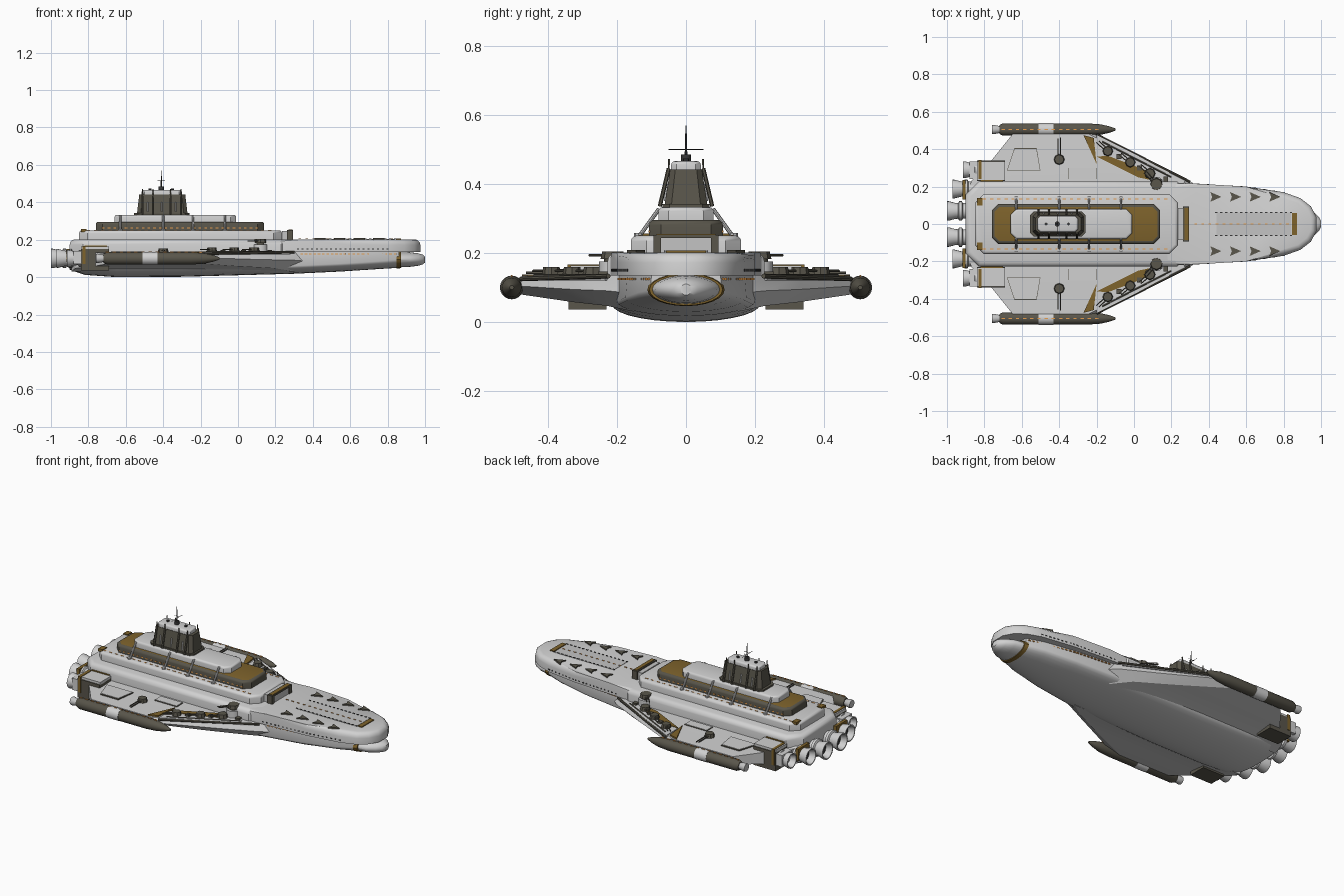
import bpy, bmesh, math
from mathutils import Matrix, Vector

cube = bpy.data.objects.get("Cube")
if cube:
    bpy.data.objects.remove(cube, do_unlink=True)


def material(name, r, g, b):
    m = bpy.data.materials.new(name)
    m.use_nodes = True
    m.diffuse_color = (r, g, b, 1)
    m.node_tree.nodes["Principled BSDF"].inputs["Base Color"].default_value = (r, g, b, 1)
    return m


LIGHT = material("pale grey", .64, .64, .64)
MID = material("panel grey", .55, .55, .55)
OLIVE = material("dark olive", .1, .092, .07)
GOLD = material("bronze gold", .21, .125, .025)
ORANGE = material("window orange", .85, .36, .08)
DARK = material("charcoal", .04, .04, .04)


def finish(name, bm, mats, mirror=False, angle=32):
    bmesh.ops.recalc_face_normals(bm, faces=bm.faces[:])
    me = bpy.data.meshes.new(name)
    bm.to_mesh(me)
    bm.free()
    for m in mats if isinstance(mats, (list, tuple)) else [mats]:
        me.materials.append(m)
    ob = bpy.data.objects.new(name, me)
    bpy.context.collection.objects.link(ob)
    bpy.ops.object.select_all(action='DESELECT')
    ob.select_set(True)
    bpy.context.view_layer.objects.active = ob
    bpy.ops.object.shade_smooth_by_angle(angle=math.radians(angle))
    if mirror:
        mod = ob.modifiers.new("mirror", 'MIRROR')
        mod.use_axis = (False, True, False)
        mod.use_mirror_merge = False


def skin(bm, rings):
    """Join matching rings of points and cap both ends."""
    vs = [[bm.verts.new(p) for p in r] for r in rings]
    n = len(vs[0])
    for a, b in zip(vs, vs[1:]):
        for i in range(n):
            j = (i + 1) % n
            bm.faces.new((a[i], a[j], b[j], b[i]))
    bm.faces.new(vs[0])
    bm.faces.new(vs[-1])


def slab(name, outline, z0, z1, mat, bevel=0, top=None, scale=(1, 1), mirror=False):
    """Raise a plan outline, round its upper rim and optionally recolour the top."""
    bm = bmesh.new()
    cx = (max(p[0] for p in outline) + min(p[0] for p in outline)) / 2
    skin(bm, [[(x, y, z0) for x, y in outline],
              [(cx + (x - cx) * scale[0], y * scale[1], z1) for x, y in outline]])
    if bevel:
        rim = [e for e in bm.edges if all(v.co.z > z1 - 1e-5 for v in e.verts)]
        bmesh.ops.bevel(bm, geom=rim, offset=bevel, segments=3, profile=.5, affect='EDGES')
    bm.normal_update()
    if top:
        for f in bm.faces:
            f.material_index = int(abs(f.normal.z) > .97)
    finish(name, bm, [mat, top] if top else mat, mirror)


def octagon(x0, x1, w, c):
    half = [(x1, w - c), (x1 - c, w), (x0 + c, w), (x0, w - c)]
    return half + [(x, -y) for x, y in reversed(half)]


def box(bm, x0, x1, y0, y1, z0, z1):
    m = Matrix.Translation(((x0 + x1) / 2, (y0 + y1) / 2, (z0 + z1) / 2))
    bmesh.ops.create_cube(bm, size=1, matrix=m @ Matrix.Diagonal((x1 - x0, y1 - y0, z1 - z0, 1)))


def rod(bm, a, b, r0, r1=None, n=8):
    a, b = Vector(a), Vector(b)
    rot = (b - a).to_track_quat('Z', 'Y').to_matrix().to_4x4()
    bmesh.ops.create_cone(bm, cap_ends=True, segments=n, radius1=r0, radius2=r0 if r1 is None else r1,
                          depth=(b - a).length, matrix=Matrix.Translation((a + b) / 2) @ rot)


def dashes(bm, a, b, n, size):
    a, b = Vector(a), Vector(b)
    for i in range(n):
        p = a.lerp(b, i / (n - 1))
        box(bm, *[q for k in range(3) for q in (p[k] - size[k] / 2, p[k] + size[k] / 2)])


def lathe(bm, profile, y, z, n=20):
    skin(bm, [[(x, y + r * math.cos(2 * math.pi * i / n), z + r * math.sin(2 * math.pi * i / n))
               for i in range(n)] for x, r in profile])


# Lower hull: flat shoulders over a rounded keel
def section(x, w, bottom, mid, top):
    arc = [(x, w * math.cos(math.pi * i / 14), mid - (mid - bottom) * math.sin(math.pi * i / 14)) for i in range(15)]
    return arc + [(x, -w * .97, top), (x, w * .97, top)]


bm = bmesh.new()
skin(bm, [section(*s) for s in [
    (.86, .103, .05, .094, .137), (.75, .14, .043, .085, .137), (.55, .175, .03, .072, .137),
    (.3, .2, .018, .06, .137), (0, .21, .01, .055, .137), (-.3, .215, .002, .052, .137),
    (-.65, .215, 0, .052, .137), (-.82, .21, .012, .056, .137), (-.9, .19, .04, .07, .137)]])
finish("lower_hull", bm, LIGHT)


# Bow cone with a gold collar
def oval(x, w, h):
    return [(x, w * math.cos(i * math.pi / 12), .094 + h * math.sin(i * math.pi / 12)) for i in range(24)]


bm = bmesh.new()
skin(bm, [oval(.86, .1, .042), oval(.92, .088, .039), oval(.965, .06, .033), oval(.99, .035, .025), oval(1, .016, .016)])
finish("bow_cone", bm, LIGHT)
bm = bmesh.new()
skin(bm, [oval(.848, .112, .048), oval(.872, .106, .046)])
finish("bow_collar", bm, GOLD)

# Foredeck and stepped superstructure
half = [(.15, .222), (.35, .215), (.6, .2), (.8, .17), (.89, .138), (.945, .095), (.975, .04)]
slab("foredeck", half + [(x, -y) for x, y in reversed(half)], .135, .202, LIGHT, .03)
slab("main_deck", octagon(-.9, .3, .228, .07), .125, .202, LIGHT, .028)
slab("second_deck", octagon(-.85, .235, .16, .045), .2, .25, LIGHT, .016)
slab("third_deck", octagon(-.76, .14, .107, .035), .25, .296, OLIVE, .015, GOLD)
slab("fourth_deck", octagon(-.66, -.01, .08, .03), .295, .333, LIGHT, .012)
slab("bridge_plinth", octagon(-.555, -.26, .068, .02), .333, .342, OLIVE)
slab("bridge_tower", octagon(-.54, -.27, .062, .02), .34, .442, OLIVE, 0, None, (.91, .74))
slab("bridge_roof", octagon(-.515, -.3, .043, .015), .44, .466, LIGHT, .01)

# Runway panel with bow marking, and the portal behind it
bm = bmesh.new()
box(bm, .44, .84, -.062, .062, .2, .204)
finish("runway", bm, MID)
bm = bmesh.new()
box(bm, .845, .872, -.058, .058, .2, .207)
box(bm, .27, .292, -.085, .085, .25, .255)
finish("deck_gold_markers", bm, GOLD)
bm = bmesh.new()
box(bm, .235, .29, -.085, .085, .2, .246)
finish("portal_panel", bm, MID)
bm = bmesh.new()
box(bm, .262, .295, .072, .094, .2, .252)
box(bm, .262, .295, -.001, .094, .243, .252)
finish("portal_frame", bm, OLIVE, True)

# Dark dashes along the runway and below the foredeck
bm = bmesh.new()
dashes(bm, (.44, .062, .206), (.84, .062, .206), 16, (.012, .004, .003))
dashes(bm, (.32, .213, .15), (.6, .197, .15), 12, (.011, .008, .007))
dashes(bm, (.62, .194, .15), (.8, .167, .15), 8, (.011, .008, .007))
finish("deck_dash_marks", bm, DARK, True)

# Wedge blast shields on the foredeck
bm = bmesh.new()
for x in (.435, .54, .645, .75):
    skin(bm, [[(x - .027, .145 - .026, z), (x + .033, .145, z), (x - .027, .145 + .026, z), (x - .017, .145, z)]
              for z in (.198, .209)])
finish("deck_wedges", bm, OLIVE, True)

# Lit windows in rows
bm = bmesh.new()
dashes(bm, (-.72, .106, .262), (.1, .106, .262), 28, (.014, .004, .006))
dashes(bm, (-.8, .133, .25), (.17, .133, .25), 26, (.018, .005, .004))
dashes(bm, (-.7, .505, .133), (-.2, .505, .133), 14, (.018, .005, .006))
dashes(bm, (.34, .193, .124), (.55, .172, .124), 10, (.014, .01, .006))
dashes(bm, (.57, .169, .124), (.84, .107, .124), 12, (.014, .012, .006))
dashes(bm, (.33, 0, .205), (.82, 0, .205), 14, (.015, .003, .004))
finish("lit_windows", bm, ORANGE, True)

# Wings
bm = bmesh.new()
skin(bm, [[(xf, y, (zb + zt) / 2), (xf - .04, y, zt), (xb, y, zt), (xb, y, zb), (xf - .1, y, zb)]
          for y, xf, xb, zb, zt in [(.15, .4, -.89, .03, .135), (.23, .3, -.87, .047, .134),
                                    (.33, .1, -.77, .058, .131), (.48, -.2, -.65, .08, .128)]])
finish("wing", bm, LIGHT, True, 20)

# Gun ledge, gold panels and rim along the swept edge
slab("gun_ledge", [(-.2, .475), (.28, .235), (.24, .2), (.1, .235), (-.2, .37)], .12, .135, LIGHT, mirror=True)
slab("wing_gold_strip", [(-.2, .36), (-.14, .365), (.07, .285), (.09, .235), (.02, .25)], .13, .138, GOLD, mirror=True)
slab("wing_gold_wedge", [(-.27, .475), (-.215, .46), (-.2, .32)], .124, .137, GOLD, mirror=True)
bm = bmesh.new()
rod(bm, (-.2, .478, .125), (.3, .225, .133), .007)
rod(bm, (-.17, .44, .135), (.2, .25, .135), .004)
finish("swept_edge_rim", bm, OLIVE, True)

# Wing hatches: dark border plate beneath a paler panel
for name, pts in (("aft_hatch", [(-.68, .285), (-.5, .285), (-.52, .405), (-.64, .405)]),
                  ("forward_hatch", [(-.35, .24), (-.2, .24), (-.2, .3), (-.35, .3)])):
    cx, cy = (sum(p[k] for p in pts) / 4 for k in (0, 1))
    slab(name + "_border", pts, .126, .136, OLIVE, mirror=True)
    slab(name, [(cx + (x - cx) * .96, cy + (y - cy) * .94) for x, y in pts], .128, .138, LIGHT, mirror=True)

# Wingtip pods with pale band and nozzle
bm = bmesh.new()
lathe(bm, [(-.72, .024), (-.7, .033), (-.25, .033), (-.18, .028), (-.13, .017), (-.1, .006)], .505, .1)
finish("wingtip_pod", bm, OLIVE, True)
bm = bmesh.new()
lathe(bm, [(-.51, .0345), (-.43, .0345)], .505, .1)
finish("wingtip_pod_band", bm, LIGHT, True)
bm = bmesh.new()
lathe(bm, [(-.76, .023), (-.75, .025), (-.715, .018)], .505, .1)
finish("wingtip_pod_nozzle", bm, MID, True)

# Outer engine housings with pale lids and narrow gold trim
bm = bmesh.new()
box(bm, -.84, -.69, .23, .34, .036, .15)
finish("engine_housing", bm, OLIVE, True)
bm = bmesh.new()
box(bm, -.84, -.69, .232, .335, .148, .164)
box(bm, -.88, -.83, .24, .335, .07, .14)
finish("engine_housing_lid", bm, LIGHT, True)
bm = bmesh.new()
box(bm, -.832, -.815, .24, .343, .07, .167)
box(bm, -.82, -.7, .226, .236, .1, .168)
box(bm, -.84, -.81, .1, .14, .24, .256)
box(bm, -.918, -.9, .13, .235, .08, .15)
finish("engine_gold_bands", bm, GOLD, True)

# Main engines: flared bells with dark throats
bells, throats = bmesh.new(), bmesh.new()
for x, y, r in ((-1, .07, .052), (-.97, .187, .05), (-.915, .29, .045)):
    lathe(bells, [(x + .15, r * .8), (x + .085, r * .8), (x + .08, r), (x + .065, r), (x + .06, r * .8),
                  (x + .045, r * .82), (x + .01, r), (x, r), (x, r * .87), (x + .04, r * .6)], y, .1)
    lathe(throats, [(x + .045, r * .62), (x + .035, r * .62)], y, .1)
finish("engine_bell", bells, LIGHT, True)
finish("engine_throat", throats, DARK, True)

# Gun turrets with twin barrels
bm = bmesh.new()
for x, y, z, r, dx, dy in ((-.14, .39, .125, .028, -.055, .05), (-.02, .33, .125, .028, -.055, .045),
                           (.085, .27, .125, .03, -.055, .045), (.12, .212, .17, .036, -.06, .065),
                           (-.4, .345, .12, .029, 0, .115)):
    rod(bm, (x, y, z), (x, y, z + .012), r * .7, n=12)
    rod(bm, (x, y, z + .012), (x, y, z + .034), r, r * .85, 8)
    for s in (-.007, .007):
        rod(bm, (x + s, y + s * .5, z + .023), (x + s + dx, y + s * .5 + dy, z + .023), .0035, n=6)
for x, y in ((.03, .3), (-.08, .36), (.17, .24)):
    box(bm, x - .013, x + .013, y - .013, y + .013, .13, .146)
finish("gun_turrets", bm, OLIVE, True)
bm = bmesh.new()
rod(bm, (.12, .212, .13), (.12, .212, .175), .04, n=14)
finish("turret_barbette", bm, LIGHT, True)

# Slanted braces beside the upper decks
bm = bmesh.new()
for x in (-.63, -.4, -.24, -.07):
    rod(bm, (x, .138, .245), (x, .078, .328), .006)
    rod(bm, (x, .138, .245), (x, .138, .258), .012)
finish("deck_braces", bm, MID, True)

# Tower fins and pale slots
bm = bmesh.new()
for x in (-.51, -.455, -.36, -.305):
    rod(bm, (x, .076, .335), (x, .05, .445), .006, n=6)
    rod(bm, (x, .05, .44), (x, .049, .472), .003, n=5)
finish("tower_fins", bm, OLIVE, True)
bm = bmesh.new()
for x in (-.482, -.408, -.333):
    rod(bm, (x, .0605, .35), (x, .053, .4), .004, n=4)
finish("tower_slots", bm, MID, True)

# Mast, cross arms and roof fittings
bm = bmesh.new()
rod(bm, (-.41, 0, .46), (-.41, 0, .485), .014, n=12)
rod(bm, (-.41, 0, .48), (-.41, 0, .57), .004, .0015)
rod(bm, (-.41, -.05, .5), (-.41, .05, .5), .0012, n=6)
rod(bm, (-.43, 0, .515), (-.39, 0, .515), .0012, n=6)
for x in (-.47, -.35):
    rod(bm, (x, 0, .46), (x, 0, .474), .008)
finish("mast", bm, DARK)
